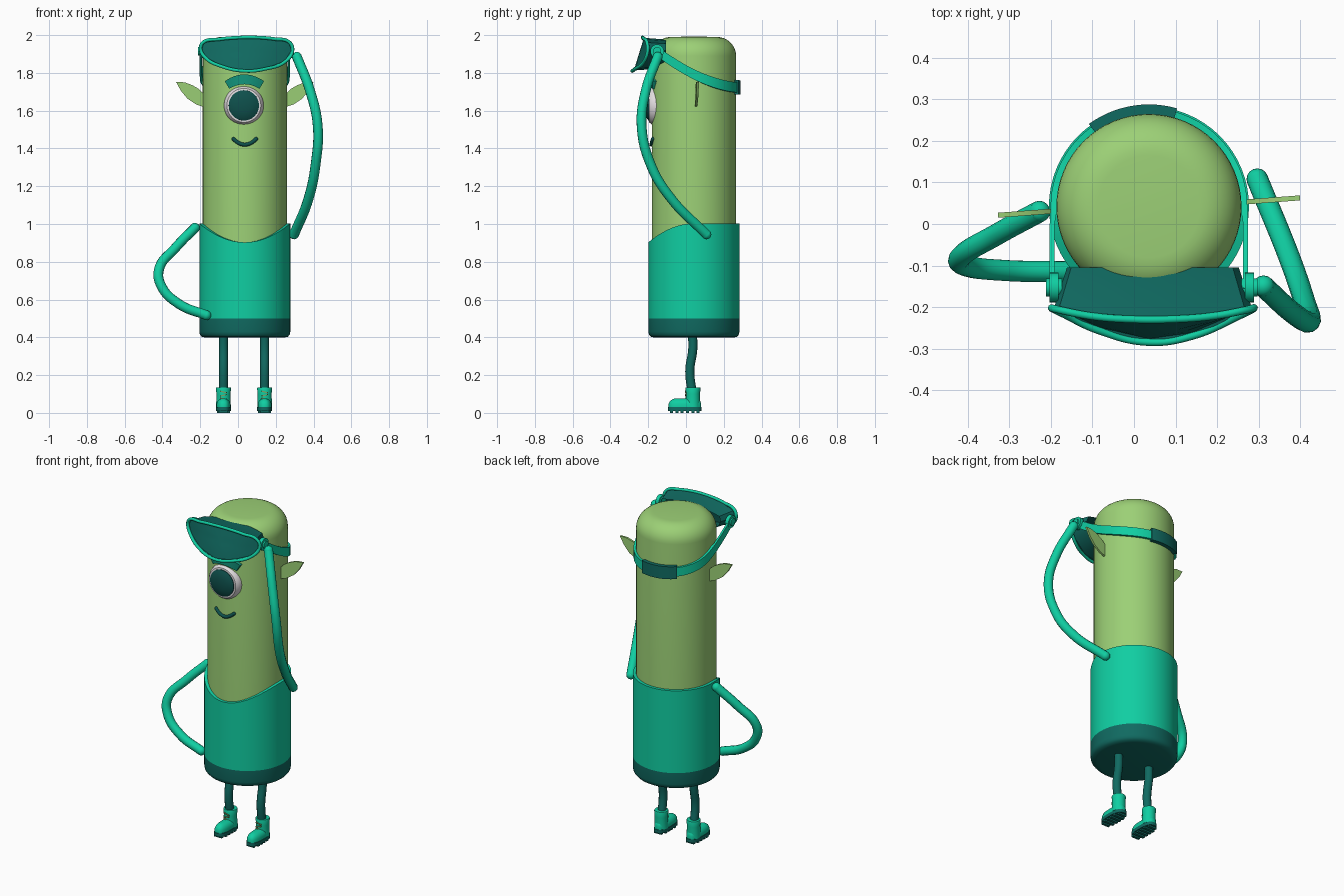
import bpy, bmesh, math
from mathutils import Vector

cube = bpy.data.objects.get("Cube")
if cube:
    bpy.data.objects.remove(cube)


def material(name, rgb):
    """Flat colour given as 0-255 display values."""
    lin = [((c / 255 + 0.055) / 1.055) ** 2.4 for c in rgb] + [1]
    m = bpy.data.materials.new(name)
    m.use_nodes = True
    m.diffuse_color = lin
    m.node_tree.nodes["Principled BSDF"].inputs["Base Color"].default_value = lin
    return m


SKIN = material("light green skin", (156, 208, 118))
TEAL = material("bright teal", (16, 206, 162))
DARK = material("dark teal", (16, 106, 97))
PUPIL = material("deep teal", (14, 80, 76))
BROW = material("mid teal", (18, 150, 126))
WHITE = material("eye white", (226, 221, 224))
LACE = material("olive lace", (130, 158, 100))

CX, CY, R = 0.036, 0.042, 0.223   # body axis and radius


def finish(ob, mat, angle=40):
    ob.data.materials.append(mat)
    bpy.ops.object.select_all(action='DESELECT')
    ob.select_set(True)
    bpy.context.view_layer.objects.active = ob
    bpy.ops.object.shade_smooth_by_angle(angle=math.radians(angle))
    return ob


def loft(name, rings, mat, caps=True, angle=40):
    """Skin a list of equally long closed rings."""
    bm = bmesh.new()
    rows = [[bm.verts.new(p) for p in ring] for ring in rings]
    n = len(rows[0])
    for a, b in zip(rows, rows[1:]):
        for i in range(n):
            j = (i + 1) % n
            bm.faces.new((a[i], a[j], b[j], b[i]))
    if caps:
        bm.faces.new(rows[0])
        bm.faces.new(rows[-1])
    bmesh.ops.remove_doubles(bm, verts=bm.verts, dist=1e-5)
    bmesh.ops.recalc_face_normals(bm, faces=bm.faces)
    me = bpy.data.meshes.new(name)
    bm.to_mesh(me)
    bm.free()
    ob = bpy.data.objects.new(name, me)
    bpy.context.collection.objects.link(ob)
    return finish(ob, mat, angle)


def circle(r, z, cx=0, cy=0, n=64):
    """Level ring; z may be a function of the angle."""
    out = []
    for i in range(n):
        a = math.tau * i / n
        out.append((cx + r * math.cos(a), cy + r * math.sin(a), z(a) if callable(z) else z))
    return out


def lathe(name, profile, mat, cx=0, cy=0, n=64, caps=True):
    return loft(name, [circle(r, z, cx, cy, n) for r, z in profile], mat, caps)


def tube(name, pts, radius, mat, closed=False, ends=True):
    """Round rod along a smooth path, with ball ends."""
    cu = bpy.data.curves.new(name, 'CURVE')
    cu.dimensions = '3D'
    cu.bevel_depth = radius
    cu.bevel_resolution = 4
    cu.use_fill_caps = True
    sp = cu.splines.new('BEZIER')
    sp.bezier_points.add(len(pts) - 1)
    for bp, p in zip(sp.bezier_points, pts):
        bp.co = p
        bp.handle_left_type = bp.handle_right_type = 'AUTO'
    sp.use_cyclic_u = closed
    ob = bpy.data.objects.new(name, cu)
    bpy.context.collection.objects.link(ob)
    bpy.ops.object.select_all(action='DESELECT')
    ob.select_set(True)
    bpy.context.view_layer.objects.active = ob
    bpy.ops.object.convert(target='MESH')
    finish(bpy.context.object, mat, 60)
    if ends:
        for tag, p in (("start", pts[0]), ("end", pts[-1])):
            bpy.ops.mesh.primitive_uv_sphere_add(segments=16, ring_count=10, radius=radius, location=p)
            bpy.context.object.name = name + "_" + tag
            finish(bpy.context.object, mat, 60)


def box(name, loc, size, mat):
    bpy.ops.mesh.primitive_cube_add(size=1, location=loc)
    ob = bpy.context.object
    ob.name = name
    ob.scale = size
    return finish(ob, mat, 30)


def face_y(x):
    return CY - math.sqrt(R * R - (x - CX) ** 2)


# Body: tall cylinder with a rounded crown
crown = [(R - 0.1 + 0.1 * math.cos(a), 1.89 + 0.1 * math.sin(a))
         for a in (math.radians(d) for d in range(0, 91, 10))]
lathe("body", [(R, 0.6)] + crown + [(0.0, 1.993)], SKIN, CX, CY, caps=False)


# Shirt with a scooped front neckline, and a dark hem
def neckline(a):
    return 1.003 - 0.1 * max(0, -math.sin(a)) ** 2


loft("shirt", [circle(r, z, CX, CY) for r, z in
               ((0.241, 0.5), (0.241, neckline), (R - 0.005, neckline))], TEAL, False)
lathe("hem", [(0, 0.398), (0.205, 0.398), (0.228, 0.403), (0.238, 0.415), (0.241, 0.43), (0.241, 0.5)],
      DARK, CX, CY, caps=False)

# Eye, facing forward
for part, prof, mat in (
        ("eye_white", [(0.105, -0.03), (0.105, 0.0), (0.1, 0.02), (0.09, 0.033), (0.078, 0.035)], WHITE),
        ("pupil", [(0.081, 0.02), (0.08, 0.038), (0.065, 0.047), (0.035, 0.054), (0, 0.056)], PUPIL)):
    eye = lathe(part, prof, mat, n=48)
    eye.rotation_euler.x = math.pi / 2
    eye.location = (0.031, -0.162, 1.628)

# Arched brow wrapped on the face
brow = []
for i in range(13):
    u = i / 6 - 1
    x, z, h = 0.034 + 0.092 * u, 1.766 - 0.03 * u * u, 0.026 - 0.006 * u * u
    y = face_y(x)
    tilt = 0.012 * u
    brow.append([(x + tilt, y - 0.016, z + h), (x + tilt, y + 0.01, z + h),
                 (x - tilt, y + 0.01, z - h), (x - tilt, y - 0.016, z - h)])
loft("brow", brow, BROW)

# Smile
smile = [0.036 + 0.06 * (i / 4 - 1) for i in range(9)]
tube("smile", [(x, face_y(x) - 0.003, 1.42 + 0.03 * ((x - 0.036) / 0.06) ** 2) for x in smile], 0.01, PUPIL)

# Leaf-shaped ears
EAR = ((0.0, -0.01), (0.04, 0.003), (0.085, 0.033), (0.12, 0.075), (0.146, 0.122),
       (0.1, 0.12), (0.06, 0.105), (0.025, 0.085), (0.0, 0.06))
for side, tag in ((-1, "right"), (1, "left")):
    def leaf(dy):
        return [(CX + side * (0.218 + u), CY + side * (0.01 + 0.075 * u) + dy, 1.63 + v) for u, v in EAR]
    loft(tag + "_ear", [leaf(-0.006), leaf(0.006)], SKIN)

# Goggles pushed up on the forehead: hollow frame, lens and rim
OUTLINE = ((-0.186, 1.96), (-0.1, 1.978), (0.0, 1.987), (0.09, 1.988), (0.19, 1.98), (0.272, 1.962),
           (0.289, 1.92), (0.25, 1.86), (0.14, 1.82), (0.036, 1.81), (-0.085, 1.834),
           (-0.172, 1.88), (-0.198, 1.925))
GX, GZ = 0.045, 1.91


def goggle_ring(k, y=None, push=0):
    out = []
    for x, z in OUTLINE:
        x, z = GX + k * (x - GX), GZ + k * (z - GZ)
        bulge = 1 - ((x - GX) / 0.25) ** 2
        front = -0.2 - bulge * (0.03 + 0.055 * (1.99 - z) / 0.18)
        out.append((x, (front if y is None else y) + push, z))
    return out


loft("goggle_frame", [goggle_ring(0.85, -0.105), goggle_ring(0.97, push=0.01), goggle_ring(1.0)], DARK, False)
loft("goggle_lens", [goggle_ring(k, push=0.008) for k in (0.99, 0.75, 0.5, 0.25, 0)], DARK, False)
tube("goggle_rim", goggle_ring(1.0), 0.009, TEAL, closed=True, ends=False)

# Hinge discs on both sides of the goggles
for tag, x in (("right", -0.193), ("left", 0.278)):
    for k, (r, w) in enumerate(((0.036, 0.011), (0.022, 0.019))):
        disc = lathe(f"{tag}_hinge_{k}", [(r, -w), (r, w)], TEAL, n=24)
        disc.rotation_euler.y = math.pi / 2
        disc.location = (x, -0.153, 1.915)


# Strap sloping down around the back of the head, with a dark buckle
def strap_section(x, y, n, half, t0, t1):
    z = 1.722 + 0.19 * ((0.285 - y) / 0.435) ** 1.71 if y < 0.284 else 1.722
    p = Vector((x, y, z))
    up = Vector((0, 0, half))
    return [p + n * t1 + up, p + n * t0 + up, p + n * t0 - up, p + n * t1 - up]


def strap_arc(d0, d1, step, half, t0, t1):
    out = []
    for d in range(d0, d1 + 1, step):
        n = Vector((math.cos(math.radians(d)), math.sin(math.radians(d)), 0))
        out.append(strap_section(CX + n.x * 0.228, CY + n.y * 0.228, n, half, t0, t1))
    return out


def strap_side(s):
    return [strap_section(CX + s * 0.23, y, Vector((s, 0, 0)), 0.027, -0.003, 0.009)
            for y in (-0.155, -0.1, -0.05, 0.0)]


loft("strap", strap_side(1) + strap_arc(0, 180, 5, 0.027, -0.008, 0.009) + strap_side(-1)[::-1], TEAL)
loft("strap_buckle", strap_arc(74, 126, 4, 0.038, -0.008, 0.018), DARK)

# Arms: right hand on the hip, left hand raised to the goggles
tube("right_arm", [(-0.228, 0.03, 0.98), (-0.33, -0.025, 0.875), (-0.418, -0.08, 0.76),
                   (-0.405, -0.1, 0.67), (-0.31, -0.112, 0.575), (-0.168, -0.115, 0.517)], 0.026, TEAL)
tube("left_arm", [(0.297, 0.108, 0.945), (0.372, -0.075, 1.13), (0.41, -0.185, 1.31), (0.422, -0.235, 1.52),
                  (0.38, -0.212, 1.71), (0.312, -0.15, 1.885)], 0.026, TEAL)


# Legs and boots
def footprint(grow, z, back=0.0):
    out = []
    for i in range(32):
        c, s = math.cos(math.tau * i / 32), math.sin(math.tau * i / 32)
        out.append(((0.037 + grow) * math.copysign(abs(c) ** 0.75, c),
                    -0.006 + back + (0.086 + grow) * math.copysign(abs(s) ** 0.75, s), z))
    return out


for tag, x in (("right", -0.077), ("left", 0.141)):
    tube(tag + "_leg", [(x, 0.034, 0.42), (x, 0.036, 0.34), (x, 0.02, 0.22), (x, 0.034, 0.1)], 0.024, DARK, ends=False)
    lathe(tag + "_boot_shaft", [(0.039, 0.03), (0.037, 0.1), (0.04, 0.13), (0.038, 0.135), (0.02, 0.135)],
          TEAL, x, 0.037, 24)
    foot = loft(tag + "_boot_foot", [footprint(g, z, b) for g, z, b in (
        (0, 0.028, 0), (0, 0.048, 0), (-0.006, 0.063, 0.002), (-0.018, 0.074, 0.006), (-0.03, 0.077, 0.01))], TEAL)
    sole = loft(tag + "_sole", [footprint(0.003, 0.01), footprint(0.003, 0.03)], DARK)
    foot.location.x = sole.location.x = x
    for k in range(6):
        w = 0.05 if k in (0, 5) else 0.07
        box(f"{tag}_tread_{k}", (x, -0.076 + 0.028 * k, 0.006), (w, 0.016, 0.012), DARK)
    for k in range(3):
        lace = box(f"{tag}_lace_{k}", (x, -0.002, 0.075 + 0.018 * k), (0.036, 0.008, 0.006), LACE)
        lace.rotation_euler.y = 0.25 * (-1) ** k
